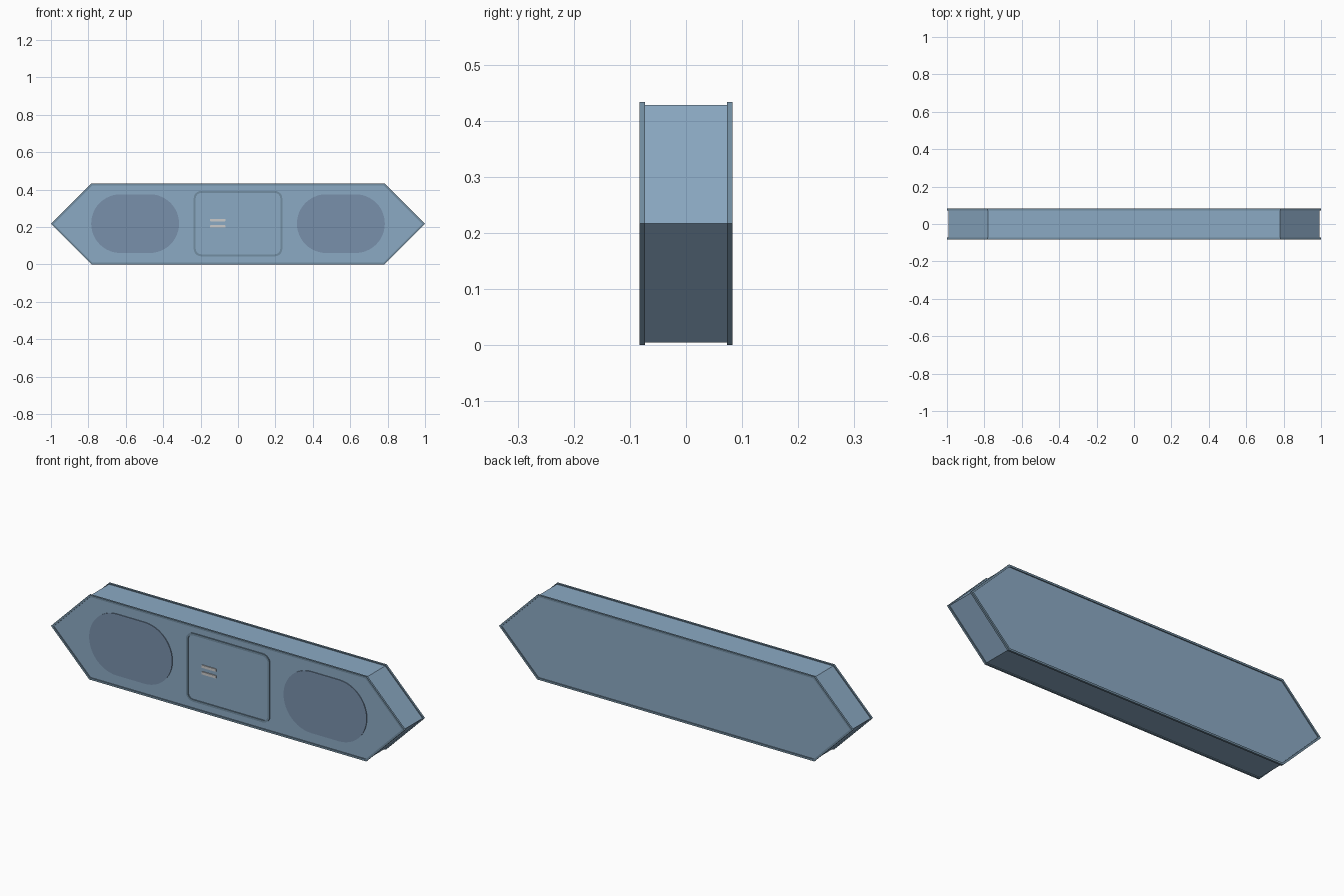
import bpy, bmesh, math

if "Cube" in bpy.data.objects:
    bpy.data.objects.remove(bpy.data.objects["Cube"])

ZC = 0.2165      # centre height
FACE = 0.078     # half depth of the body
BLUE = ("steel_blue", (0.26, 0.40, 0.55, 1))
TRIM = ("dark_trim", (0.17, 0.27, 0.36, 1))
PAD = ("pad_blue", (0.19, 0.28, 0.41, 1))
GREY = ("light_grey", (0.75, 0.75, 0.75, 1))


def hexagon(inset):
    # long hexagon with 45 degree ends
    h = ZC - inset
    tip = 1 - inset * math.sqrt(2)
    s = tip - h
    return [(tip, ZC), (s, ZC + h), (-s, ZC + h), (-tip, ZC), (-s, ZC - h), (s, ZC - h)]


def rounded(cx, cz, hw, hh, r, n):
    pts = []
    for q, (sx, sz) in enumerate([(1, 1), (-1, 1), (-1, -1), (1, -1)]):
        for i in range(n + 1):
            a = math.pi / 2 * (q + i / n)
            pts.append((cx + sx * (hw - r) + r * math.cos(a),
                        cz + sz * (hh - r) + r * math.sin(a)))
    return pts


def build(name, color, y0, y1, outer, inner=None, smooth=False):
    # solid prism along y, or a ring when an inner loop is given
    bm = bmesh.new()

    def loop(pts, y):
        return [bm.verts.new((x, y, z)) for x, z in pts]

    def bridge(a, b):
        for i in range(len(a)):
            j = (i + 1) % len(a)
            bm.faces.new((a[i], a[j], b[j], b[i]))

    a, b = loop(outer, y0), loop(outer, y1)
    bridge(a, b)
    if inner:
        c, d = loop(inner, y0), loop(inner, y1)
        bridge(c, d)
        bridge(a, c)
        bridge(b, d)
    else:
        bm.faces.new(a)
        bm.faces.new(b)
    bmesh.ops.recalc_face_normals(bm, faces=bm.faces)
    me = bpy.data.meshes.new(name)
    bm.to_mesh(me)
    bm.free()
    ob = bpy.data.objects.new(name, me)
    bpy.context.collection.objects.link(ob)
    mat = bpy.data.materials.get(color[0]) or bpy.data.materials.new(color[0])
    mat.diffuse_color = color[1]
    mat.use_nodes = True
    mat.node_tree.nodes["Principled BSDF"].inputs["Base Color"].default_value = mat.diffuse_color
    me.materials.append(mat)
    if smooth:
        bpy.ops.object.select_all(action='DESELECT')
        ob.select_set(True)
        bpy.context.view_layer.objects.active = ob
        bpy.ops.object.shade_smooth_by_angle(angle=math.radians(30))
    return ob


# main body
build("body", BLUE, -FACE, FACE, hexagon(0.005))

# edge trim around front and back faces
for side, y in (("front", -FACE), ("back", FACE)):
    build(side + "_trim", TRIM, y - 0.005, y + 0.005, hexagon(0), hexagon(0.01))

# raised oval pads
for side, s in (("left", -1), ("right", 1)):
    build(side + "_pad", PAD, -0.082, -0.07,
          rounded(s * 0.55, 0.218, 0.235, 0.157, 0.1569, 12), smooth=True)

# centre screen frame
build("screen_frame", TRIM, -FACE - 0.005, -FACE + 0.005,
      rounded(0, 0.218, 0.237, 0.175, 0.04, 6),
      rounded(0, 0.218, 0.226, 0.164, 0.029, 6), smooth=True)

# two small indicator bars
for i, z in enumerate((0.203, 0.237)):
    build(f"indicator_bar_{i + 1}", GREY, -0.083, -0.073,
          rounded(-0.108, z, 0.041, 0.007, 0.002, 1))
